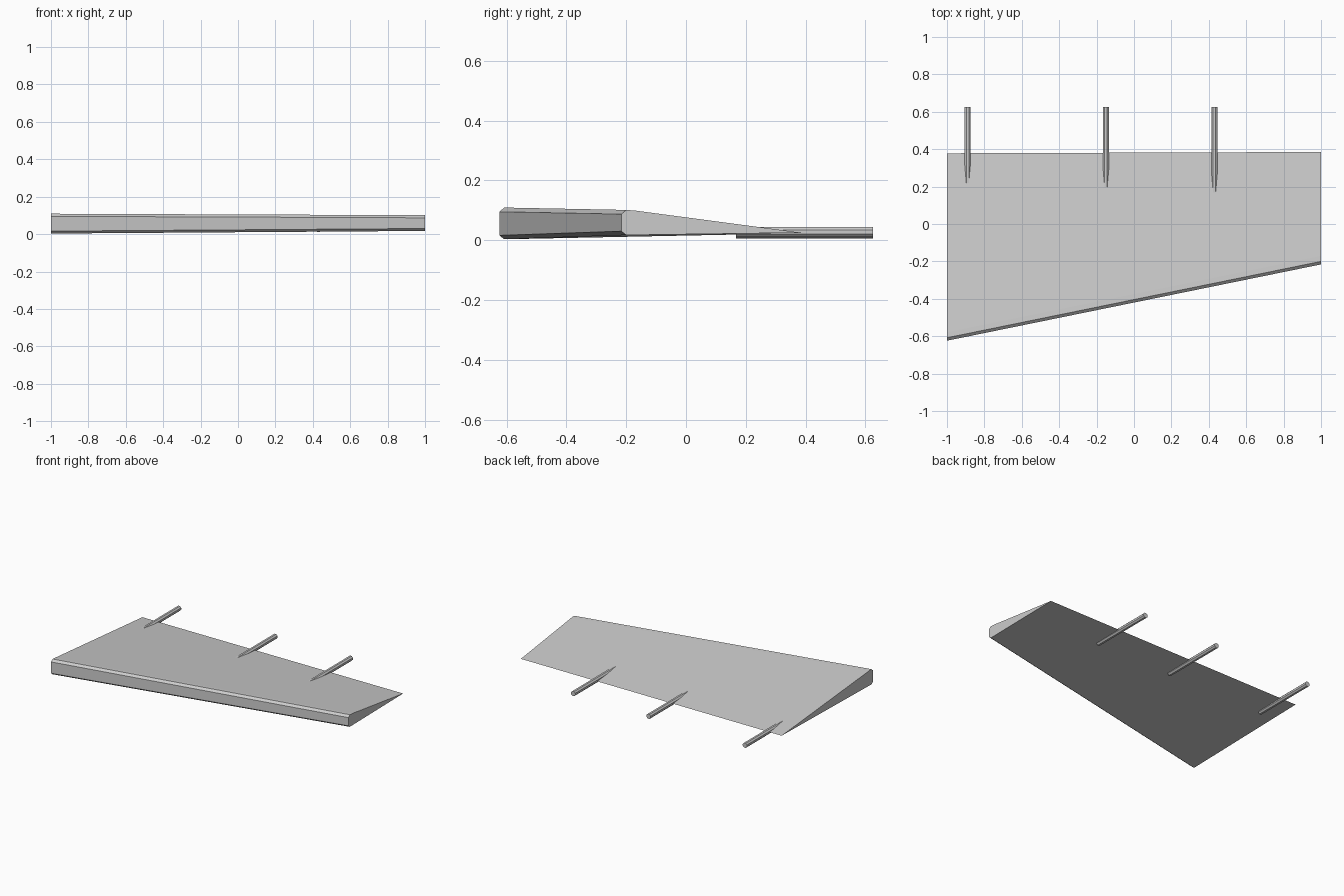
import bpy
import bmesh
import math
from mathutils import Matrix

cube = bpy.data.objects.get("Cube")
if cube:
    bpy.data.objects.remove(cube, do_unlink=True)

grey = bpy.data.materials.new("light_grey")
grey.use_nodes = True
colour = (0.6, 0.6, 0.6, 1)
grey.diffuse_color = colour
grey.node_tree.nodes["Principled BSDF"].inputs["Base Color"].default_value = colour


def make_object(name, bm):
    bmesh.ops.recalc_face_normals(bm, faces=bm.faces)
    mesh = bpy.data.meshes.new(name)
    bm.to_mesh(mesh)
    bm.free()
    mesh.materials.append(grey)
    obj = bpy.data.objects.new(name, mesh)
    bpy.context.collection.objects.link(obj)
    return obj


# Wing: a bevelled wedge section lofted between the wide and the narrow end
def section(bm, x, front, back, low, high, tail):
    points = [(front, low + 0.013), (front, high - 0.014),
              (front + 0.016, high), (front + 0.045, high - 0.002),
              (back, tail), (front + 0.016, low)]
    return [bm.verts.new((x, y, z)) for y, z in points]


bm = bmesh.new()
wide = section(bm, -1, -0.624, 0.378, 0.003, 0.109, 0.023)
narrow = section(bm, 1, -0.216, 0.385, 0.017, 0.101, 0.025)
bm.faces.new(wide)
bm.faces.new(narrow)
for i in range(len(wide)):
    j = (i + 1) % len(wide)
    bm.faces.new((wide[i], wide[j], narrow[j], narrow[i]))
make_object("wing", bm)

# Rods: octagonal bars running out of the trailing edge
START, END, RADIUS = 0.167, 0.625, 0.0175
rods = {"right_rod": (-0.89, 0.021), "middle_rod": (-0.15, 0.024), "left_rod": (0.43, 0.027)}
for name, (x, z) in rods.items():
    bm = bmesh.new()
    place = (Matrix.Translation((x, (START + END) / 2, z))
             @ Matrix.Rotation(math.pi / 2, 4, "X")
             @ Matrix.Rotation(math.pi / 8, 4, "Z"))
    bmesh.ops.create_cone(bm, cap_ends=True, segments=8, radius1=RADIUS,
                          radius2=RADIUS, depth=END - START, matrix=place)
    make_object(name, bm)
